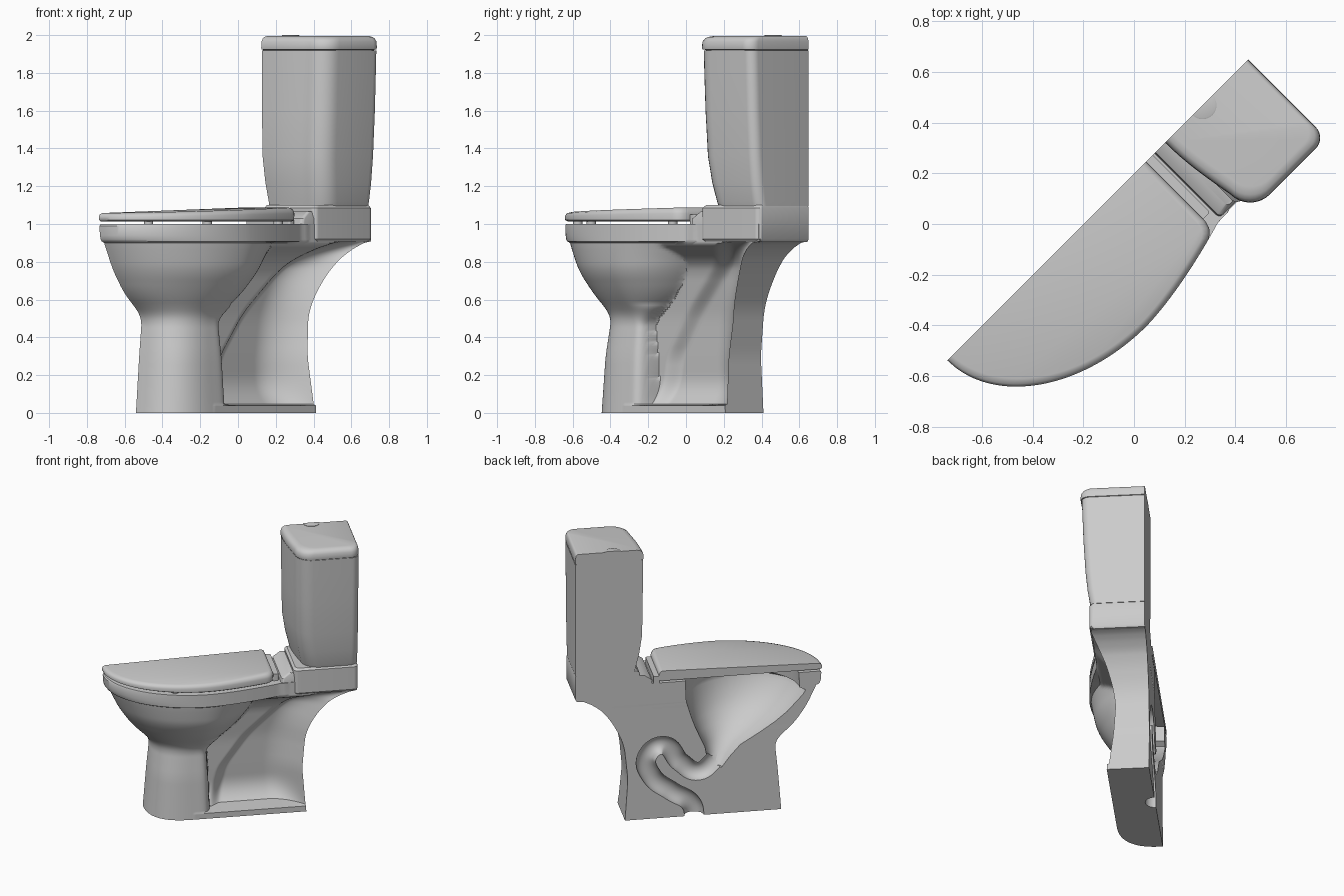
import bpy, bmesh, math
from math import sin, cos, pi

if "Cube" in bpy.data.objects:
    bpy.data.objects.remove(bpy.data.objects["Cube"])

R2 = math.sqrt(2)


def world(u, w, z):
    """u runs front to back, w is the distance from the section plane."""
    return ((u + w - 0.14) / R2, (u - w + 0.14) / R2, z)


def loft(name, loops):
    """Skin closed loops of (u, w, z) points and cap both ends."""
    bm = bmesh.new()
    rings = [[bm.verts.new(world(*p)) for p in loop] for loop in loops]
    n = len(rings[0])
    for a, b in zip(rings, rings[1:]):
        for i in range(n):
            j = (i + 1) % n
            bm.faces.new((a[i], a[j], b[j], b[i]))
    bm.faces.new(rings[0])
    bm.faces.new(rings[-1])
    bmesh.ops.recalc_face_normals(bm, faces=bm.faces)
    me = bpy.data.meshes.new(name)
    bm.to_mesh(me)
    bm.free()
    ob = bpy.data.objects.new(name, me)
    bpy.context.collection.objects.link(ob)
    return ob


def activate(ob):
    bpy.ops.object.select_all(action='DESELECT')
    ob.select_set(True)
    bpy.context.view_layer.objects.active = ob


def smooth(ob, angle=35):
    activate(ob)
    bpy.ops.object.shade_smooth_by_angle(angle=math.radians(angle))


def cut(ob, cutter):
    activate(ob)
    mod = ob.modifiers.new("cut", 'BOOLEAN')
    mod.operation, mod.solver, mod.object = 'DIFFERENCE', 'EXACT', cutter
    bpy.ops.object.modifier_apply(modifier=mod.name)
    bpy.data.objects.remove(cutter)


def superellipse(t, n):
    return max(0.0, 1 - min(abs(t), 1) ** n) ** (1 / n)


def rim(u, front):
    """Half width of the rim and the seat lid."""
    if u < -0.25:
        return 0.46 * superellipse((u + 0.25) / (front + 0.25), 2)
    return 0.46 - 0.09 * min(1, (u + 0.25) / 0.49) ** 1.6


# Pedestal: height, front, back, bowl centre, half width, roundness,
# rear reach, back flange width, ridge position, ridge width
TABLE = [
    (0.00, -.624, .44, -.32, .285, 2.6, .12, .275, -.22, .12),
    (0.30, -.600, .42, -.33, .268, 2.6, .12, .240, -.15, .14),
    (0.50, -.580, .44, -.32, .245, 2.4, .10, .225, -.01, .15),
    (0.54, -.610, .445, -.30, .270, 2.2, .17, .230, .02, .155),
    (0.63, -.710, .475, -.28, .345, 2.0, .28, .245, .11, .17),
    (0.75, -.793, .54, -.27, .420, 2.0, .37, .280, .233, .19),
    (0.85, -.840, .62, -.26, .440, 2.0, .43, .330, .36, .24),
    (0.90, -.862, .72, -.25, .448, 2.0, .47, .365, .45, .29),
]


def row_at(z):
    for a, b in zip(TABLE, TABLE[1:]):
        if z <= b[0]:
            t = (z - a[0]) / (b[0] - a[0])
            return [p + (q - p) * t for p, q in zip(a, b)][1:]
    return list(TABLE[-1][1:])


def row(z):
    """Table row, averaged over a short span so the curves flow."""
    h = min(0.04, z, max(0, 0.9 - z))
    rows = [row_at(z + h * k / 3) for k in range(-3, 4)]
    return [sum(c) / 7 for c in zip(*rows)]


def pedestal_width(u, z, r):
    f, back, c, b, n, g, wb, ur, wr = r
    if u < c:
        return b * superellipse((u - c) / (c - f), n)
    n += 2.6 * min(1, max(0, (0.58 - z) / 0.12))    # squarer column rear
    bowl = b * superellipse((u - c) / g, n)
    if z <= 0.04:                                   # base plate
        return 0.285
    d = min(1, max(0, (u - ur) / 0.09))
    web = wr - 0.055 * d * d * (3 - 2 * d)          # scooped side
    web += 0.13 * max(0, 1 - z / 0.22) ** 2.5
    web += 0.10 * max(0, (z - 0.76) / 0.14) ** 2
    flange = max(0, 1 - (back - u) / 0.24) ** 2
    web = min(web, wb) + max(0, wb - web) * flange
    return max(bowl, web)


def body_loop(z, front=None):
    r = row(z)
    f, back = r[:2]
    if front is not None:
        f, back = front, 0.77
    n = 120
    pts = [(f, 0, z)]
    for i in range(1, n + 1):
        u = f + (back - f) * (i / n) ** 1.4
        w = min(rim(u, f), .365 if u > .3 else 1) if front is not None else pedestal_width(u, z, r)
        pts.append((u, w, z))
    return pts + [(back, 0, z)]


levels = [0, 0.035, 0.04] + [0.046 + 0.854 * i / 75 for i in range(76)]
body = loft("pedestal_and_bowl",
            [body_loop(z) for z in levels]
            + [body_loop(z, f) for z, f in
               ((.908, -.880), (.918, -.888), (.94, -.894), (.99, -.897), (1.0, -.89))])

# Bowl hollow: height, front, back, half width
hollow = []
for z, f, b, w in ((1.05, -.74, .03, .335), (.89, -.75, .025, .335),
                   (.87, -.79, .025, .35), (.84, -.775, .02, .345),
                   (.72, -.665, -.015, .295), (.65, -.58, -.04, .25),
                   (.58, -.475, -.07, .19), (.50, -.345, -.105, .125),
                   (.42, -.275, -.12, .085), (.345, -.22, -.13, .04)):
    hollow.append([((f + b) / 2 + (b - f) / 2 * cos(a), w * sin(a), z)
                   for a in (2 * pi * i / 48 for i in range(48))])
cut(body, loft("bowl_cutter", hollow))

# Curved trap pipe hollow
cu = bpy.data.curves.new("trap_path", 'CURVE')
cu.dimensions = '3D'
cu.bevel_depth, cu.bevel_resolution, cu.use_fill_caps = 0.068, 5, True
path = [(-.18, .41), (-.06, .325), (.06, .40), (.18, .535), (.29, .46),
        (.255, .31), (.12, .19), (-.01, .09), (-.035, -.06)]
sp = cu.splines.new('BEZIER')
sp.bezier_points.add(len(path) - 1)
for bp, (u, z) in zip(sp.bezier_points, path):
    bp.co = world(u, 0, z)
    bp.handle_left_type = bp.handle_right_type = 'AUTO'
trap = bpy.data.objects.new("trap_cutter", cu)
bpy.context.collection.objects.link(trap)
activate(trap)
bpy.ops.object.convert(target='MESH')
cut(body, trap)
smooth(body)


def half_box(z, u0, u1, w, r, bulge=0.0, rb=None):
    """Half rounded rectangle with an outward curved front."""
    rb = r if rb is None else rb
    pts = [(u0 - bulge * cos(pi / 2 * i / 8), (w - r) * i / 8, z) for i in range(8)]
    for i in range(9):
        a = pi / 2 * i / 8
        pts.append((u0 + r - r * cos(a), w - r + r * sin(a), z))
    for i in range(9):
        a = pi / 2 * i / 8
        pts.append((u1 - rb + rb * sin(a), w - rb + rb * cos(a), z))
    return pts + [(u1, 0, z)]


# Cistern deck and hinge step
smooth(loft("cistern_deck", [half_box(.904, .35, .768, .362, .03),
                             half_box(.92, .34, .778, .374, .03),
                             half_box(1.085, .34, .778, .374, .03),
                             half_box(1.1, .355, .772, .362, .03)]))
smooth(loft("hinge_step", [half_box(.97, .25, .40, .362, .02),
                           half_box(1.03, .26, .40, .362, .02),
                           half_box(1.065, .31, .40, .352, .02)]))
smooth(loft("hinge_bar", [half_box(.99, .205, .245, .32, .01),
                          half_box(1.05, .205, .245, .32, .01)]))

# Cistern tank, narrowing towards the bottom
smooth(loft("cistern_tank", [half_box(z, u, .778, w, .11, b, .05) for z, u, w, b in
       ((1.095, .405, .365, .03), (1.12, .40, .372, .03),
        (1.22, .38, .388, .035), (1.36, .362, .402, .038),
        (1.60, .358, .416, .038), (1.80, .356, .423, .038),
        (1.918, .356, .427, .038))]))

# Cistern lid with a softened top edge
smooth(loft("cistern_lid", [half_box(z, .352 + e, .778 - e * .4, .437 - e, .11, .038, .06)
       for z, e in ((1.915, .015), (1.922, .015), (1.924, .002), (1.935, 0),
                    (1.965, .002), (1.98, .01), (1.99, .022), (1.995, .045))]), 50)

# Flush button, cut in half by the section plane
smooth(loft("flush_button", [[(.523 - r * cos(pi * i / 24), r * sin(pi * i / 24), z)
       for i in range(25)] for z, r in ((1.97, .055), (1.998, .055), (2.0, .05))]))


# Seat lid
def lid_loop(z, e, slope=0.0):
    f, back, n, r = -.902 + e, .208 - e, 60, 0.05
    pts = [(f, 0, z)]
    for i in range(1, n + 1):
        u = f + (back - f) * (1 - (1 - (i / n) ** 1.5) ** 1.3)
        k = max(0, (u - back + r) / r)
        w = rim(u, f) - e - r * (1 - math.sqrt(max(0, 1 - k * k)))
        pts.append((u, max(w, 0.001), z + slope * (u + .9)))
    return pts + [(back, 0, z + slope * (back + .9))]


smooth(loft("seat_lid", [lid_loop(1.014, .012), lid_loop(1.021, .002),
                         lid_loop(1.04, 0, .015), lid_loop(1.052, .008, .024),
                         lid_loop(1.058, .025, .027)]), 50)

# Rubber bumpers under the lid
for k, (u, w) in enumerate(((-.74, .21), (-.47, .38), (.1, .34))):
    smooth(loft(f"bumper_{k + 1}", [[(u + .025 * cos(a), w + .025 * sin(a), z)
           for a in (2 * pi * i / 16 for i in range(16))] for z in (.99, 1.025)]))
